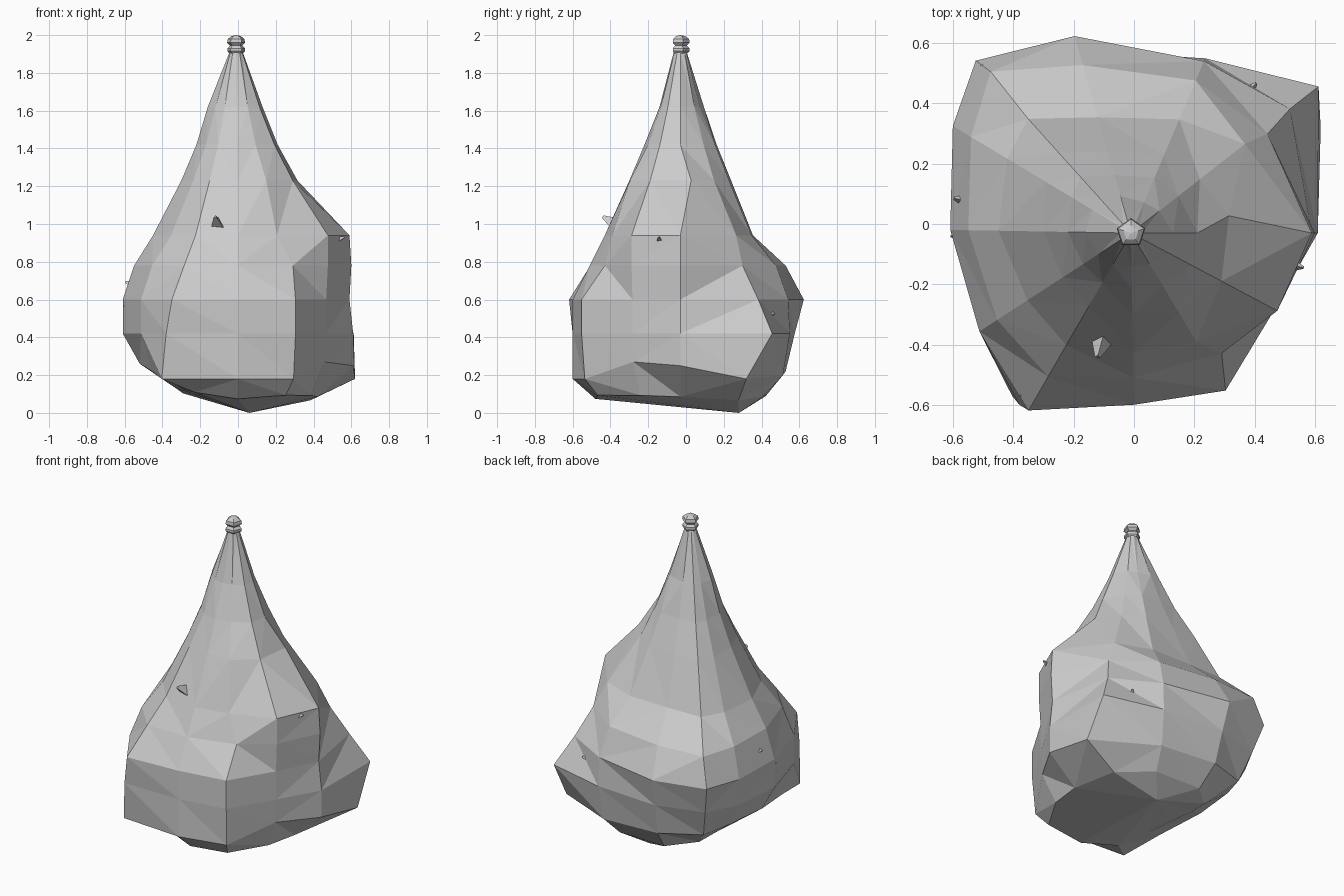
import bpy, bmesh, math
from mathutils import Vector

if "Cube" in bpy.data.objects:
    bpy.data.objects.remove(bpy.data.objects["Cube"])

stone = bpy.data.materials.new("light grey")
stone.diffuse_color = (0.6, 0.6, 0.6, 1)
stone.use_nodes = True
stone.node_tree.nodes["Principled BSDF"].inputs["Base Color"].default_value = stone.diffuse_color
CX, CY = -0.01, -0.03


def finish(name, bm):
    bmesh.ops.recalc_face_normals(bm, faces=bm.faces[:])
    me = bpy.data.meshes.new(name)
    bm.to_mesh(me)
    bm.free()
    me.materials.append(stone)
    ob = bpy.data.objects.new(name, me)
    bpy.context.collection.objects.link(ob)
    return ob


def skin(bm, rings):
    for a, b in zip(rings, rings[1:]):
        n = len(a)
        for i in range(n):
            j = (i + 1) % n
            bm.faces.new((a[i], a[j], b[j], b[i]))


def underside(x, y):
    return (0.05 - 0.05 * y + 0.08 * abs(x) + 0.4 * max(0, y - 0.3)
            + 0.4 * max(0, -x - 0.18))


# Faceted body: distance from the axis along twelve ridges, level by level
angles = [0, 38, 67, 106, 132, 149, 179, 213, 240, 271, 301, 332]
rim_z = [.25, .18, .20, .22, .24, .26, .26, .22, .18, .18, .18, .27]
levels = [
    (None,  [.43, .50, .48, .47, .42, .36, .28, .32, .44, .45, .51, .45]),
    ("rim", [.62, .72, .59, .58, .62, .56, .51, .53, .67, .57, .59, .53]),
    (0.42,  [.62, .79, .63, .63, .70, .66, .60, .60, .68, .57, .61, .54]),
    (0.60,  [.60, .67, .62, .68, .77, .69, .60, .60, .68, .57, .61, .54]),
    (0.78,  [.61, .56, .55, .58, .71, .62, .54, .53, .55, .48, .50, .55]),
    (0.94,  [.60, .48, .41, .40, .51, .48, .44, .41, .43, .40, .42, .55]),
    (1.23,  [.33, .29, .28, .28, .36, .33, .29, .27, .28, .27, .31, .34]),
    (1.42,  [.22, .20, .20, .20, .25, .23, .21, .19, .19, .19, .20, .23]),
    (1.62,  [.14, .12, .11, .13, .16, .15, .15, .13, .12, .11, .12, .14]),
    (1.91,  [.035] * 12),
]
# Ridges that swing sideways at one level: (level, ridge) -> degrees
swing = {("rim", 1): -9, ("rim", 8): -6, (0.42, 8): -3, (0.78, 10): 6,
         (1.23, 0): 10, (0.78, 1): -2, (0.78, 4): -1}
bm = bmesh.new()
rings = []
for z, radii in levels:
    ring = []
    for i, (a, r) in enumerate(zip(angles, radii)):
        t = math.radians(a + swing.get((z, i), 0))
        x, y = CX + r * math.cos(t), CY + r * math.sin(t)
        h = rim_z[i] if z == "rim" else (underside(x, y) if z is None else z)
        ring.append(bm.verts.new((x, y, h)))
    rings.append(ring)
skin(bm, rings)
pole = bm.verts.new((0.06, 0.28, 0))
for i in range(12):
    bm.faces.new((pole, rings[0][(i + 1) % 12], rings[0][i]))
bm.faces.new(rings[-1])
bmesh.ops.triangulate(bm, faces=bm.faces[:], quad_method='SHORT_EDGE')
finish("faceted_body", bm)

# Five-sided double-ridged knob on the tip
bm = bmesh.new()
rings = []
for r, z in [(.03, 1.895), (.049, 1.915), (.049, 1.93), (.034, 1.945),
             (.05, 1.96), (.046, 1.98), (.026, 1.995)]:
    rings.append([bm.verts.new((CX + r * math.cos(math.pi / 2 + i * math.tau / 5),
                                CY + r * math.sin(math.pi / 2 + i * math.tau / 5), z))
                  for i in range(5)])
skin(bm, rings)
bm.faces.new(rings[0])
tip = bm.verts.new((CX, CY, 2.0))
for i in range(5):
    bm.faces.new((rings[-1][i], rings[-1][(i + 1) % 5], tip))
finish("tip_knob", bm)

# Small three-sided chips poking out of the surface
chips = [(-.11, -.40, 1.01, .05), (-.49, .51, .66, .025), (.39, .45, .52, .025),
         (-.57, .08, .68, .03), (.54, -.14, .92, .025), (-.37, -.56, .6, .015),
         (-.59, -.04, .56, .02)]
for k, (x, y, z, s) in enumerate(chips):
    bm = bmesh.new()
    bmesh.ops.create_cone(bm, cap_ends=True, segments=3, radius1=s, radius2=s * 0.2,
                          depth=s * 2)
    ob = finish("chip_%d" % (k + 1), bm)
    ob.location = (x, y, z)
    ob.rotation_euler = Vector((x - CX, y - CY, 0.25)).to_track_quat('Z', 'Y').to_euler()
